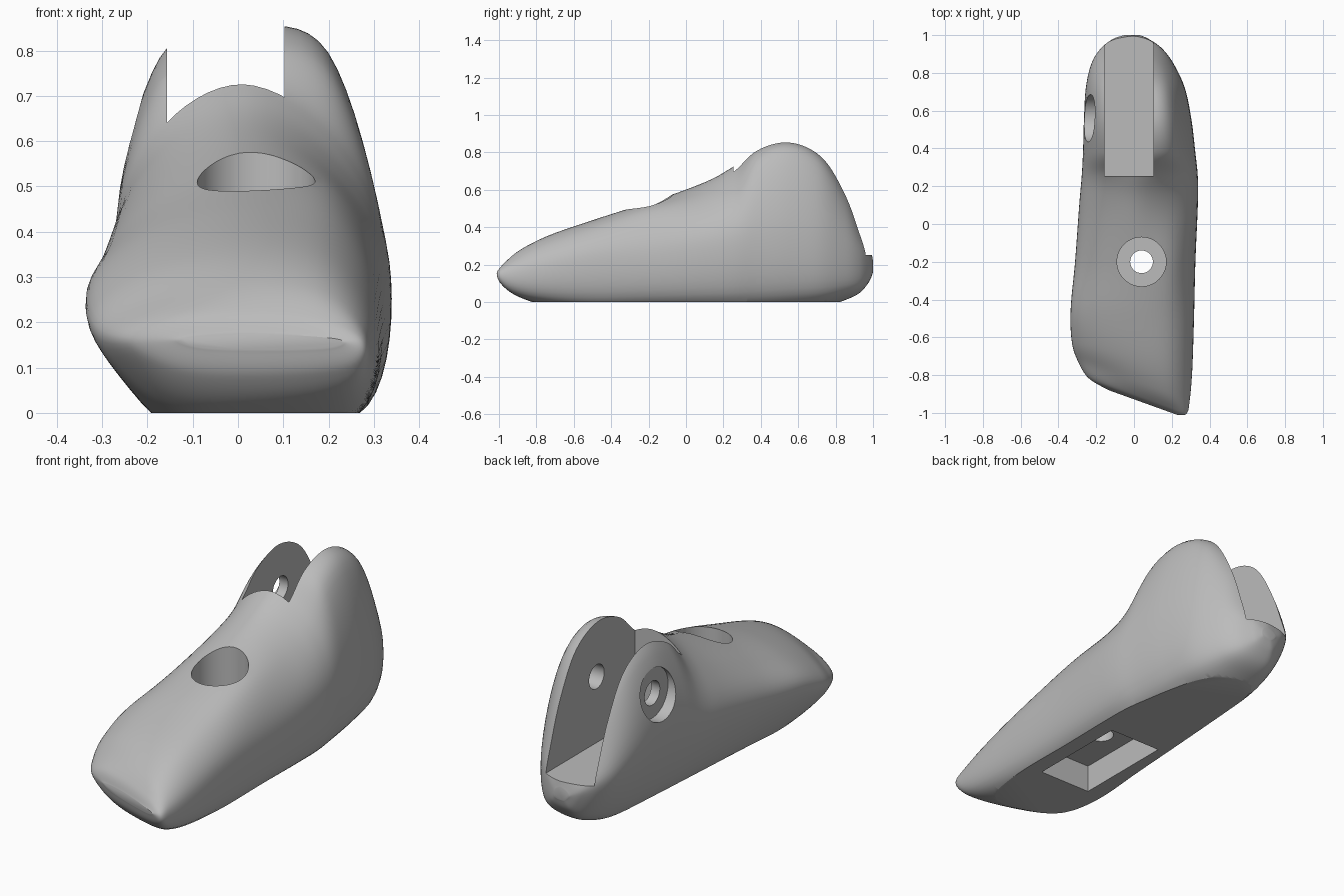
import bpy, bmesh
from math import radians
from mathutils import Vector

cube = bpy.data.objects.get("Cube")
if cube:
    bpy.data.objects.remove(cube, do_unlink=True)

# Single plain colour
grey = bpy.data.materials.new("matte grey")
grey.use_nodes = True
colour = (0.5, 0.5, 0.5, 1)
grey.diffuse_color = colour
grey.node_tree.nodes["Principled BSDF"].inputs["Base Color"].default_value = colour

# Stations from toe to heel:
# y, skew, left x, right x, widest z, top z, right shoulder z, left shoulder z, bottom z
STATIONS = [
    (-1.0, .36, -.13, .23, .16, .175, .17, .17, .14),
    (-.975, .36, -.24, .275, .16, .225, .21, .21, .08),
    (-.9, .36, -.30, .29, .17, .29, .27, .25, .015),
    (-.75, .25, -.33, .303, .2, .36, .335, .31, -.03),
    (-.5, .1, -.335, .312, .25, .44, .41, .38, -.06),
    (-.2, 0, -.312, .32, .28, .53, .49, .45, -.06),
    (.1, 0, -.29, .333, .32, .64, .53, .54, -.06),
    (.25, 0, -.277, .333, .34, .722, .6, .61, -.06),
    (.38, 0, -.27, .32, .38, .81, .75, .73, -.06),
    (.55, 0, -.265, .3, .4, .85, .797, .785, -.05),
    (.72, 0, -.255, .265, .37, .78, .73, .72, -.03),
    (.85, 0, -.225, .205, .31, .62, .54, .54, .01),
    (.93, 0, -.175, .145, .26, .44, .37, .37, .05),
    (.98, 0, -.11, .075, .22, .31, .27, .27, .11),
    (1.0, 0, -.05, .03, .19, .22, .21, .21, .16),
]
STEPS = 8


def control_ring(y, skew, xl, xr, zw, zt, zr, zl, zb):
    """Eight control points around one cross-section."""
    low = zb + (zw - zb) * .2
    mid = (xl + xr) / 2
    flat = [(xr, zw), (xr * .65, zr), (mid * .4, zt), (xl * .65, zl),
            (xl, zw), (xl * .58, low), (mid, zb), (xr * .86, low)]
    return [Vector((x, y - skew * (x - .2), z)) for x, z in flat]


def spline(a, b, c, d, t):
    """Smooth curve through b and c."""
    return (b * 2 + (c - a) * t + (a * 2 - b * 5 + c * 4 - d) * t ** 2
            + (b * 3 - a - c * 3 + d) * t ** 3) / 2


def smooth_loop(points):
    n = len(points)
    return [spline(points[i - 1], points[i], points[(i + 1) % n], points[(i + 2) % n], k / STEPS)
            for i in range(n) for k in range(STEPS)]


def smooth_path(points):
    ends = [points[0]] + points + [points[-1]]
    path = [spline(*ends[i:i + 4], k / STEPS)
            for i in range(len(points) - 1) for k in range(STEPS)]
    return path + [points[-1]]


# Foot shell: lofted skin, cut flat at the sole
loops = [smooth_loop(control_ring(*s)) for s in STATIONS]
columns = [smooth_path(list(column)) for column in zip(*loops)]
bm = bmesh.new()
grid = [[bm.verts.new(p) for p in row] for row in zip(*columns)]
for near, far in zip(grid, grid[1:]):
    for i in range(len(near)):
        bm.faces.new((near[i - 1], near[i], far[i], far[i - 1]))
bm.faces.new(grid[0])
bm.faces.new(grid[-1])
bmesh.ops.bisect_plane(bm, geom=bm.verts[:] + bm.edges[:] + bm.faces[:],
                       plane_co=(0, 0, 0), plane_no=(0, 0, 1), clear_inner=True)
bmesh.ops.holes_fill(bm, edges=[e for e in bm.edges if e.is_boundary], sides=0)
bmesh.ops.recalc_face_normals(bm, faces=bm.faces[:])
mesh = bpy.data.meshes.new("foot_shell")
bm.to_mesh(mesh)
bm.free()
mesh.materials.append(grey)
foot = bpy.data.objects.new("foot_shell", mesh)
bpy.context.collection.objects.link(foot)


def cut(cutter, name):
    """Subtract a cutter from the foot and discard it."""
    cutter.name = name
    cutter.hide_render = True
    cutter.data.materials.append(grey)
    bpy.context.view_layer.objects.active = foot
    mod = foot.modifiers.new(name, "BOOLEAN")
    mod.operation = "DIFFERENCE"
    mod.solver = "EXACT"
    mod.object = cutter
    bpy.ops.object.modifier_apply(modifier=mod.name)
    bpy.data.objects.remove(cutter, do_unlink=True)


def cut_box(name, low, high):
    low, high = Vector(low), Vector(high)
    bpy.ops.mesh.primitive_cube_add(size=1, location=(low + high) / 2)
    box = bpy.context.object
    box.scale = high - low
    bpy.context.view_layer.update()
    cut(box, name)


def cut_hole(name, radius, start, end):
    start, end = Vector(start), Vector(end)
    axis = end - start
    bpy.ops.mesh.primitive_cylinder_add(
        vertices=64, radius=radius, depth=axis.length, location=(start + end) / 2,
        rotation=axis.to_track_quat("Z", "Y").to_euler())
    cut(bpy.context.object, name)


# Ankle slot open to the heel, and the pocket under the sole
cut_box("ankle_slot", (-.157, .255, .25), (.103, 1.2, 1.2))
cut_box("sole_pocket", (-.105, -.47, -.1), (.185, .055, .14))

# Vertical bolt hole with a wide recess on the instep
cut_hole("instep_recess", .13, (.04, -.2, .25), (.04, -.2, .9))
cut_hole("instep_bolt_hole", .06, (.04, -.2, .05), (.04, -.2, .4))

# Ankle pin hole, recessed on the right and blind on the left
cut_hole("pin_recess", .125, (-.6, .56, .58), (-.205, .56, .58))
cut_hole("pin_hole", .06, (-.4, .56, .58), (.2, .56, .58))

# Smooth skin with crisp cut edges
bpy.ops.object.select_all(action="DESELECT")
foot.select_set(True)
bpy.context.view_layer.objects.active = foot
bpy.ops.object.shade_smooth_by_angle(angle=radians(25))
